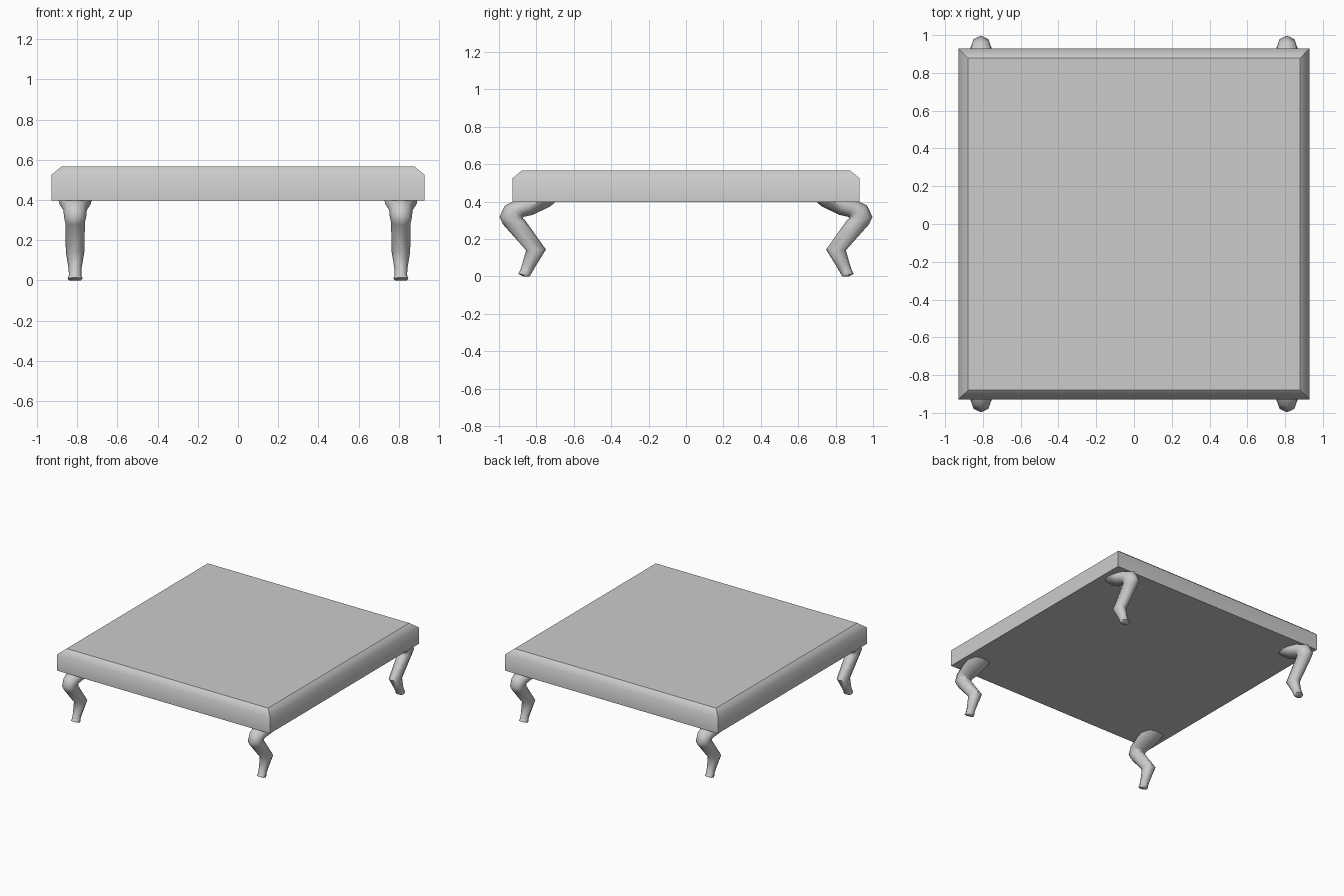
import bpy, bmesh, math

if "Cube" in bpy.data.objects:
    bpy.data.objects.remove(bpy.data.objects["Cube"])


def finish(bm, name):
    bmesh.ops.recalc_face_normals(bm, faces=bm.faces[:])
    mesh = bpy.data.meshes.new(name)
    bm.to_mesh(mesh)
    bm.free()
    obj = bpy.data.objects.new(name, mesh)
    bpy.context.collection.objects.link(obj)
    return obj


def loft(rings):
    """Skin a list of closed point rings and cap both ends."""
    bm = bmesh.new()
    loops = [[bm.verts.new(p) for p in ring] for ring in rings]
    n = len(loops[0])
    for a, b in zip(loops, loops[1:]):
        for i in range(n):
            j = (i + 1) % n
            bm.faces.new((a[i], a[j], b[j], b[i]))
    bm.faces.new(loops[0])
    bm.faces.new(loops[-1])
    return bm


# Table top: square slab with a chamfer that shades softly into the sides
def square(half, z):
    return [(sx * half, sy * half, z) for sx, sy in ((-1, -1), (1, -1), (1, 1), (-1, 1))]


bm = loft([square(0.928, 0.398), square(0.928, 0.525), square(0.878, 0.566)])
for f in bm.faces:
    f.smooth = True
for e in bm.edges:
    a, b = e.verts
    level = abs(a.co.z - b.co.z) < 1e-4
    e.smooth = level and abs(a.co.z - 0.525) < 1e-3
finish(bm, "table_top")

# Legs: hind-leg shape; each section = inner (y, z), outer (y, z), half width
LEG_X, SIDES = 0.81, 8
sections = [
    ((0.700, 0.396), (0.730, 0.450), 0.085),
    ((0.727, 0.374), (0.770, 0.450), 0.085),
    ((0.818, 0.330), (0.860, 0.430), 0.078),
    ((0.866, 0.319), (0.920, 0.402), 0.064),
    ((0.872, 0.314), (0.968, 0.380), 0.058),
    ((0.871, 0.309), (0.997, 0.318), 0.055),
    ((0.860, 0.300), (0.978, 0.278), 0.049),
    ((0.749, 0.144), (0.855, 0.140), 0.046),
    ((0.808, 0.048), (0.876, 0.065), 0.032),
    ((0.823, 0.022), (0.888, 0.030), 0.031),
    ((0.832, 0.006), (0.896, 0.014), 0.037),
    ((0.838, 0.000), (0.870, 0.000), 0.030),
]
rings = []
for (y0, z0), (y1, z1), w in sections:
    ring = []
    for i in range(SIDES):
        t = math.tau * i / SIDES
        c = (1 + math.cos(t)) / 2
        ring.append((LEG_X + w * math.sin(t), y0 + (y1 - y0) * c, z0 + (z1 - z0) * c))
    rings.append(ring)
legs = finish(loft(rings), "legs")
mirror = legs.modifiers.new("four_corners", 'MIRROR')
mirror.use_axis = (True, True, False)
mirror.use_mirror_merge = False

bpy.context.view_layer.objects.active = legs
legs.select_set(True)
bpy.ops.object.shade_smooth_by_angle(angle=math.radians(60))
